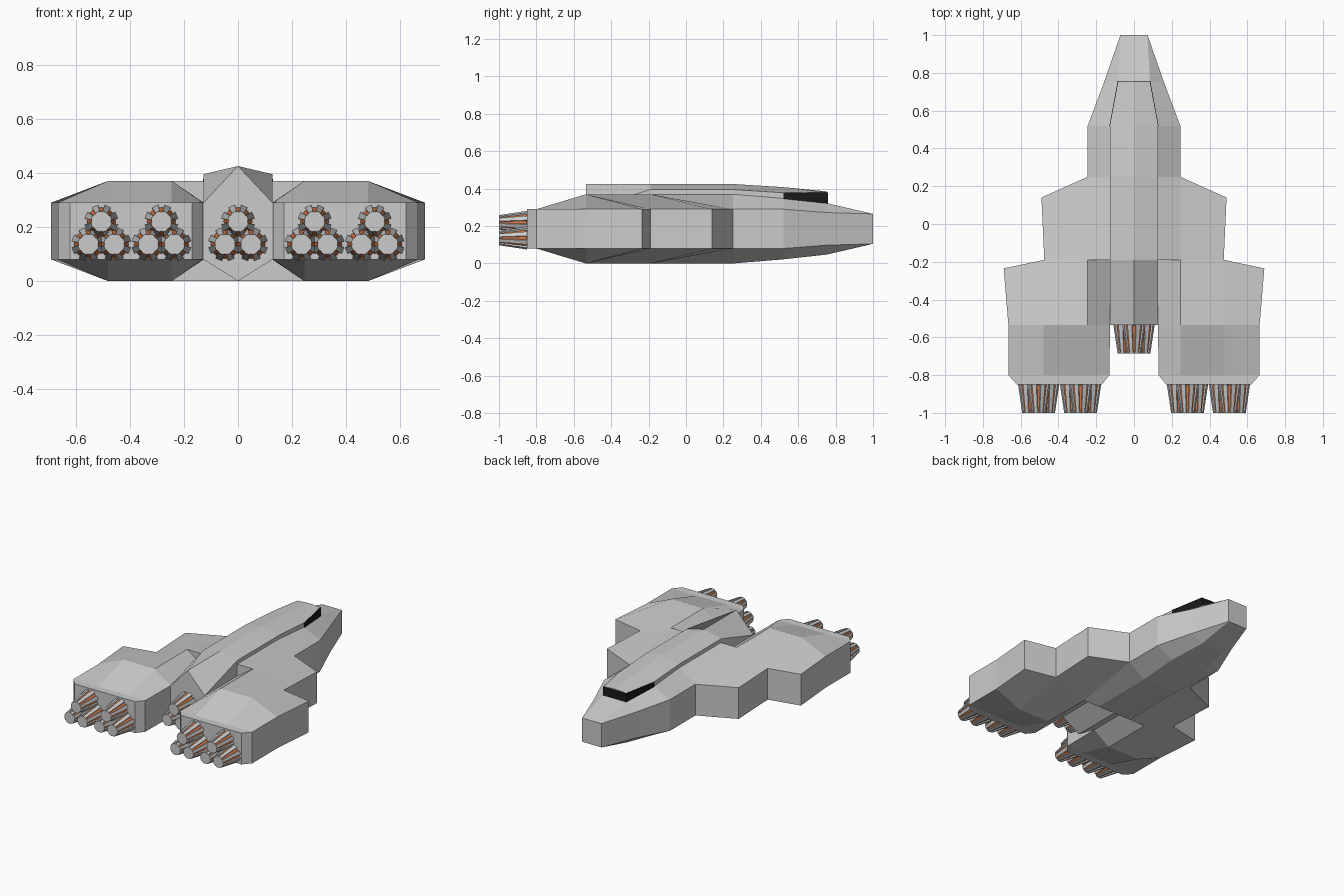
import bpy, bmesh, math
from mathutils import Matrix, Vector

if "Cube" in bpy.data.objects:
    bpy.data.objects.remove(bpy.data.objects["Cube"])

MID = 0.185  # the hull is symmetric above and below this height


def material(name, color):
    m = bpy.data.materials.new(name)
    m.diffuse_color = color
    m.use_nodes = True
    m.node_tree.nodes["Principled BSDF"].inputs["Base Color"].default_value = m.diffuse_color
    return m


def add_object(name, mesh, loc=(0, 0, 0)):
    ob = bpy.data.objects.new(name, mesh)
    ob.location = loc
    bpy.context.collection.objects.link(ob)
    return ob


def finish(bm, name):
    bmesh.ops.remove_doubles(bm, verts=bm.verts, dist=1e-4)
    bmesh.ops.recalc_face_normals(bm, faces=bm.faces)
    mesh = bpy.data.meshes.new(name)
    bm.to_mesh(mesh)
    bm.free()
    return mesh


def shell(name, rows, both=True, mat=None):
    """Skin rows of points, drop walls to the mid plane, mirror in x (and z)."""
    bm = bmesh.new()
    g = [[bm.verts.new((x, y, z - MID)) for x, y, z in r] for r in rows]
    for a, b in zip(g, g[1:]):
        for i in range(len(a) - 1):
            bm.faces.new((a[i], a[i + 1], b[i + 1], b[i]))
    rim = g[0] + [r[-1] for r in g[1:-1]] + g[-1][::-1] + [r[0] for r in g[-2:0:-1]]
    low = [bm.verts.new((v.co.x, v.co.y, 0)) for v in rim]
    for i in range(len(rim)):
        j = (i + 1) % len(rim)
        if rim[i].co.x > 0 or rim[j].co.x > 0:
            bm.faces.new((rim[i], rim[j], low[j], low[i]))
    for axis in ('X', 'Z') if both else ('X',):
        bmesh.ops.mirror(bm, geom=bm.verts[:] + bm.edges[:] + bm.faces[:],
                         matrix=Matrix.Identity(4), merge_dist=1e-4, axis=axis)
    ob = add_object(name, finish(bm, name), (0, 0, MID))
    if mat:
        ob.data.materials.append(mat)
    return ob


# Forward fuselage: y, ridge x, ridge z, side x, side z
stations = [(-.19, .127, .37, .245, .37), (.25, .127, .37, .245, .29),
            (.52, .127, .348, .245, .29), (.755, .085, .322, .157, .272),
            (1, .07, .265, .072, .265)]
shell("fuselage", [[(0, y, zt), (xt, y, zt), (xs, y, zs)]
                   for y, xt, zt, xs, zs in stations])

# Tail of the fuselage between the pods
shell("tail", [[(0, y, .37), (.127, y, .29)] for y in (-.535, -.19)])

# Stub wings
shell("wings", [[(.245, -.19, .37), (.475, -.19, .29)],
                [(.245, .25, .29), (.49, .14, .29)]])

# Engine pods
shell("engine_pods", [
    [(x, -.85, .29) for x in (.17, .245, .48, .62)],
    [(x, -.80, .29) for x in (.13, .245, .48, .665)],
    [(.127, -.535, .29), (.245, -.535, .37), (.48, -.535, .37), (.665, -.535, .29)],
    [(.127, -.19, .29), (.245, -.19, .37), (.475, -.19, .29), (.69, -.235, .29)]])

# Raised spine: y, edge x, edge z, peak z
spine = [(-.535, .127, .29, .425), (-.19, .127, .395, .425), (.25, .127, .395, .425),
         (.52, .127, .378, .408), (.755, .083, .38, .385)]
shell("spine", [[(0, y, zp), (x, y, ze)] for y, x, ze, zp in spine], both=False)

# Wraparound cockpit window
black = material("window_black", (.01, .01, .01, 1))
shell("cockpit_window", [[(0, .52, .377), (.13, .52, .377)],
                         [(0, .758, .379), (.086, .758, .379)]], both=False, mat=black)

# Nozzle: orange core and grey ribs with an end cap
LENGTH, SIDES = .15, 8
orange = material("nozzle_orange", (.75, .2, .06, 1))
to_back = Matrix.Translation((0, -LENGTH / 2, 0)) @ Matrix.Rotation(math.pi / 2, 4, 'X')

bm = bmesh.new()
bmesh.ops.create_cone(bm, cap_ends=True, segments=16, radius1=.053, radius2=.033,
                      depth=LENGTH - .004, matrix=to_back)
core = finish(bm, "nozzle_core")
core.materials.append(orange)

bm = bmesh.new()
for k in range(SIDES):
    turn = Matrix.Rotation(2 * math.pi * (k + .5) / SIDES, 4, 'Y')
    for v in bmesh.ops.create_cube(bm, size=1)['verts']:
        tip = v.co.y < 0
        r = (.038 if tip else .061) if v.co.z > 0 else .02
        w = .018 if tip else .025
        v.co = turn @ Vector((v.co.x * w, -LENGTH if tip else 0, r))
cap = Matrix.Translation((0, -LENGTH + .003, 0)) @ Matrix.Rotation(math.pi / 2, 4, 'X')
bmesh.ops.create_cone(bm, cap_ends=True, segments=SIDES, radius1=.038, radius2=.037,
                      depth=.006, matrix=cap)
ribs = finish(bm, "nozzle_ribs")

# Five clusters of three nozzles
clusters = [(0, -.535)] + [(s * x, -.85) for s in (-1, 1) for x in (.283, .505)]
for cx, cy in clusters:
    for dx, z in ((0, .22), (-.048, .136), (.048, .136)):
        for name, mesh in (("nozzle_core", core), ("nozzle_ribs", ribs)):
            add_object(name, mesh, (cx + dx, cy, z))
